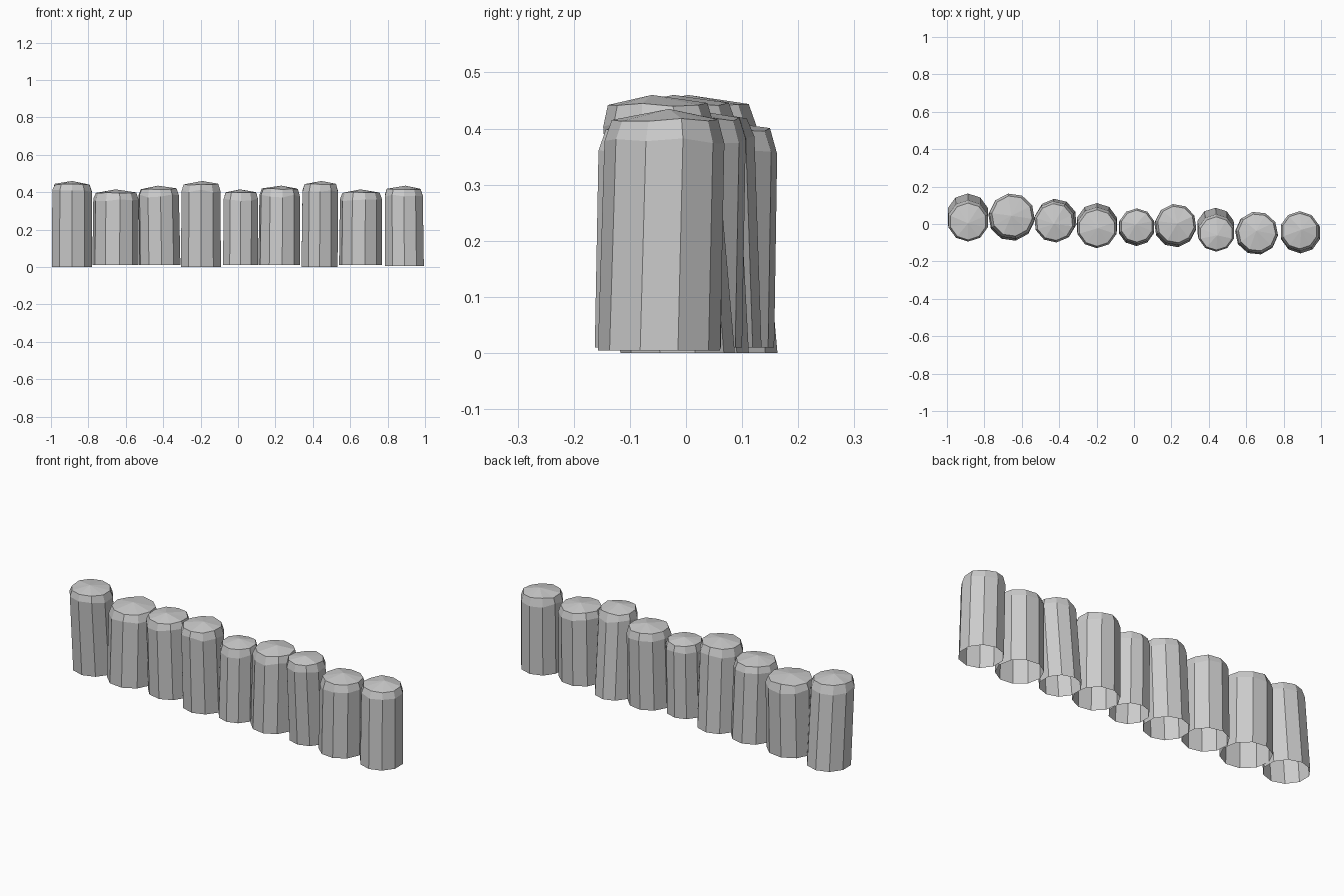
import bpy, bmesh, math, random
from mathutils import Vector

if "Cube" in bpy.data.objects:
    bpy.data.objects.remove(bpy.data.objects["Cube"])

random.seed(4)
SIDES = 10

# base x, base y, top x, top y, radius, bottom z, top z, twist
POSTS = [
    (-0.888, 0.050, -0.887, 0.012, 0.113, 0.000, 0.460, 0),
    (-0.655, 0.034, -0.652, 0.043, 0.125, 0.010, 0.415, 10),
    (-0.418, 0.022, -0.425, 0.010, 0.113, 0.010, 0.435, 5),
    (-0.198, 0.000, -0.198, -0.022, 0.112, 0.000, 0.460, 0),
    (0.013, -0.020, 0.015, -0.011, 0.098, 0.010, 0.415, 0),
    (0.220, -0.012, 0.224, -0.002, 0.113, 0.010, 0.435, 8),
    (0.436, -0.015, 0.440, -0.052, 0.102, 0.000, 0.460, 0),
    (0.655, -0.050, 0.658, -0.045, 0.115, 0.010, 0.415, 12),
    (0.890, -0.048, 0.886, -0.037, 0.109, 0.005, 0.435, 0),
]


def make_post(i, bx, by, tx, ty, r, z0, z1, twist):
    bm = bmesh.new()
    base, top = Vector((bx, by, z0)), Vector((tx, ty, z1))
    h = z1 - z0
    # wall foot, wall top, chamfered rim: (height, radius factor, wobble)
    profile = [(0, 1.0, 0), (h - 0.055, 0.98, 0.008), (h - 0.018, 0.87, 0.004)]
    rings = []
    for z, f, wob in profile:
        c = base.lerp(top, z / h)
        ring = []
        for k in range(SIDES):
            a = math.radians(18 + twist) + math.tau * k / SIDES
            p = Vector((math.cos(a), math.sin(a), 0)) * r * f
            p.z = random.uniform(-wob, wob)
            ring.append(bm.verts.new(c + p))
        rings.append(ring)
    apex = bm.verts.new(top + Vector((random.uniform(-.01, .01), random.uniform(-.01, .01), 0)))
    for k in range(SIDES):
        n = (k + 1) % SIDES
        for lo, hi in zip(rings, rings[1:]):
            bm.faces.new((lo[k], lo[n], hi[n], hi[k]))
        bm.faces.new((rings[-1][k], rings[-1][n], apex))
    mesh = bpy.data.meshes.new("post_%d" % i)
    bm.to_mesh(mesh)
    bm.free()
    bpy.context.collection.objects.link(bpy.data.objects.new("post_%d" % i, mesh))


# row of leaning wooden posts, open underneath
for i, p in enumerate(POSTS, 1):
    make_post(i, *p)
